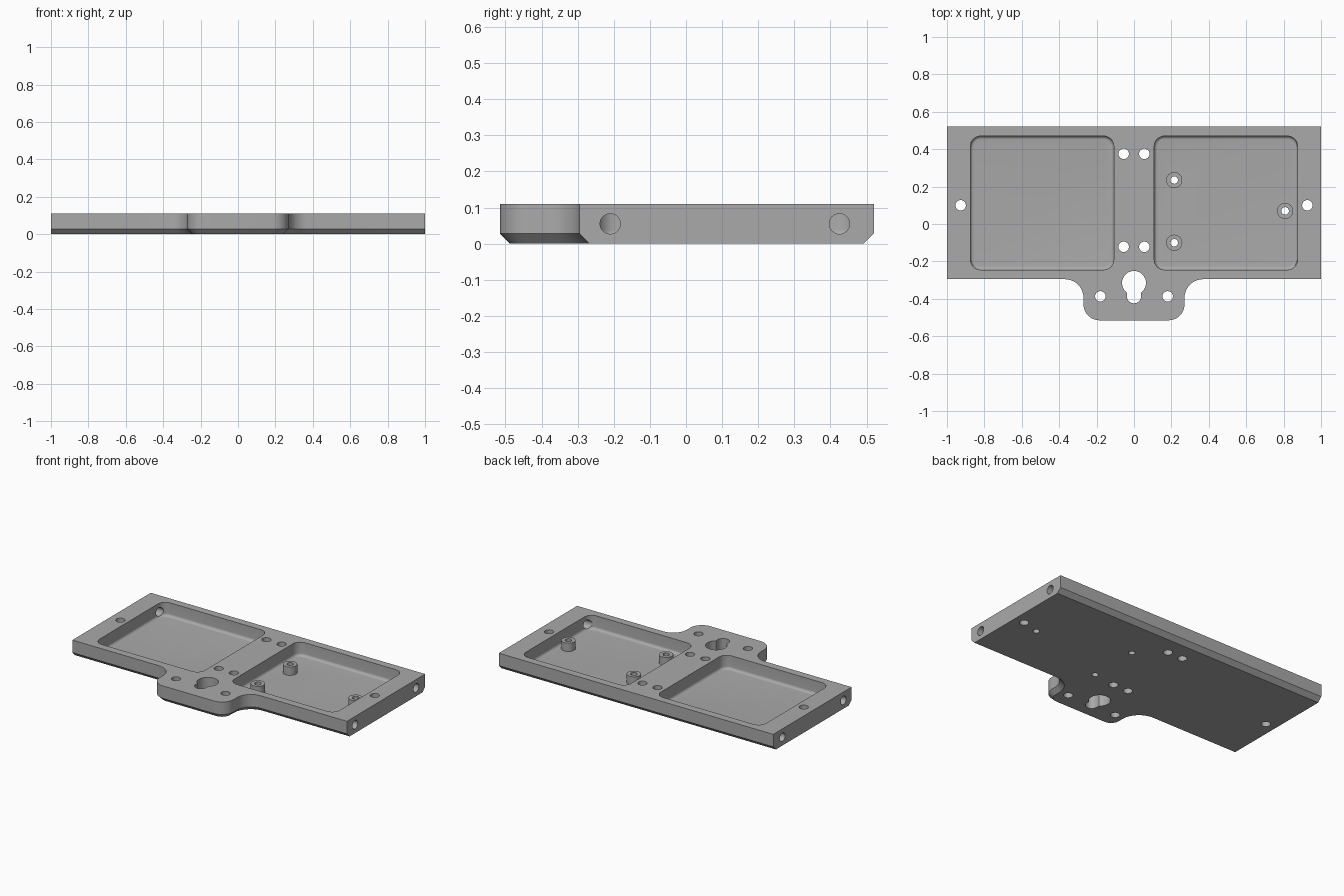
import bpy, bmesh, math
from mathutils import Vector

cube = bpy.data.objects.get("Cube")
if cube:
    bpy.data.objects.remove(cube, do_unlink=True)

grey = bpy.data.materials.new("machined grey")
grey.use_nodes = True
grey.diffuse_color = (0.4, 0.4, 0.4, 1)
grey.node_tree.nodes["Principled BSDF"].inputs["Base Color"].default_value = (0.4, 0.4, 0.4, 1)

TOP, FLOOR, CHAMFER = 0.11, 0.02, 0.028


def arc(cx, cy, r, start, end, n=10):
    """Points along an arc, angles in degrees."""
    angles = [math.radians(start + (end - start) * i / n) for i in range(n + 1)]
    return [(cx + r * math.cos(a), cy + r * math.sin(a)) for a in angles]


def loft(name, rings):
    """Closed solid through matching (outline, z) rings, bottom to top."""
    bm = bmesh.new()
    loops = [[bm.verts.new((x, y, z)) for x, y in pts] for pts, z in rings]
    for low, high in zip(loops, loops[1:]):
        for i in range(len(low)):
            j = (i + 1) % len(low)
            bm.faces.new((low[i], low[j], high[j], high[i]))
    bm.faces.new(loops[0][::-1])
    bm.faces.new(loops[-1])
    bmesh.ops.recalc_face_normals(bm, faces=bm.faces)
    mesh = bpy.data.meshes.new(name)
    bm.to_mesh(mesh)
    bm.free()
    mesh.materials.append(grey)
    obj = bpy.data.objects.new(name, mesh)
    bpy.context.collection.objects.link(obj)
    return obj


def circle(x, y, r, n=32):
    return arc(x, y, r, 0, 360, n)[:-1]


def rounded_rect(x0, x1, y0, y1, r):
    return (arc(x1 - r, y0 + r, r, -90, 0) + arc(x1 - r, y1 - r, r, 0, 90)
            + arc(x0 + r, y1 - r, r, 90, 180) + arc(x0 + r, y0 + r, r, 180, 270))


def drill(x, y, r):
    return loft("drill", [(circle(x, y, r), -0.1), (circle(x, y, r), 0.3)])


def cut(target, cutter):
    """Subtract the cutter from the target and remove it."""
    cutter.hide_render = True
    mod = target.modifiers.new("cut", 'BOOLEAN')
    mod.operation, mod.solver, mod.object = 'DIFFERENCE', 'EXACT', cutter
    bpy.context.view_layer.objects.active = target
    bpy.ops.object.modifier_apply(modifier=mod.name)
    bpy.data.objects.remove(cutter, do_unlink=True)


def plate_outline(d):
    """Plate with a rounded front tab; all but the short ends inset by d."""
    front, half, inner, outer = -0.295 + d, 0.27 - d, 0.1 + d, 0.085 - d
    right = (arc(half - outer, -0.515 + d + outer, outer, -90, 0)
             + arc(half + inner, front - inner, inner, 180, 90)
             + [(1, front), (1, 0.52 - d)])
    return right + [(-x, y) for x, y in reversed(right)]


# Main plate, chamfered underneath
plate = loft("base_plate", [(plate_outline(CHAMFER), 0), (plate_outline(0), CHAMFER),
                            (plate_outline(0), TOP)])

# Two pockets with filleted floors
FILLET = 0.018
for x0, x1 in ((-0.875, -0.108), (0.108, 0.875)):
    rings = []
    for i in range(7):
        a = math.pi / 2 * i / 6
        d = FILLET * (1 - math.sin(a))
        rings.append((rounded_rect(x0 + d, x1 - d, -0.245 + d, 0.47 - d, 0.055 - d),
                      FLOOR + FILLET * (1 - math.cos(a))))
    rings.append((rounded_rect(x0, x1, -0.245, 0.47, 0.055), 0.2))
    cut(plate, loft("pocket", rings))

# Vertical mounting holes
for side in (-1, 1):
    for x, y in ((0.927, 0.1), (0.055, 0.375), (0.055, -0.122), (0.18, -0.387)):
        cut(plate, drill(side * x, y, 0.028))

# Keyhole: a round opening with a narrower slot toward the front
cut(plate, drill(0, -0.315, 0.064))
slot = rounded_rect(-0.038, 0.038, -0.424, -0.32, 0.0375)
cut(plate, loft("slot", [(slot, -0.1), (slot, 0.3)]))

# Cross holes from both ends into the pockets
for side in (-1, 1):
    for y in (-0.21, 0.425):
        hole = drill(0, 0, 0.028)
        hole.data.transform(hole.matrix_world.Rotation(math.pi / 2, 4, 'Y'))
        hole.data.transform(hole.matrix_world.Translation(Vector((side * 0.93 - 0.1, y, 0.055))))
        cut(plate, hole)

# Drilled standoffs on the left pocket floor
parts = [plate]
for i, (x, y) in enumerate(((0.215, 0.235), (0.215, -0.1), (0.808, 0.07))):
    cut(plate, drill(x, y, 0.02))
    boss = circle(x, y, 0.043)
    standoff = loft(f"standoff_{i + 1}", [(boss, FLOOR - 0.005), (boss, 0.075)])
    cut(standoff, drill(x, y, 0.02))
    parts.append(standoff)

# Smooth the curved walls, keep edges crisp
bpy.ops.object.select_all(action='DESELECT')
for part in parts:
    part.select_set(True)
bpy.context.view_layer.objects.active = plate
bpy.ops.object.shade_smooth_by_angle(angle=math.radians(30))
